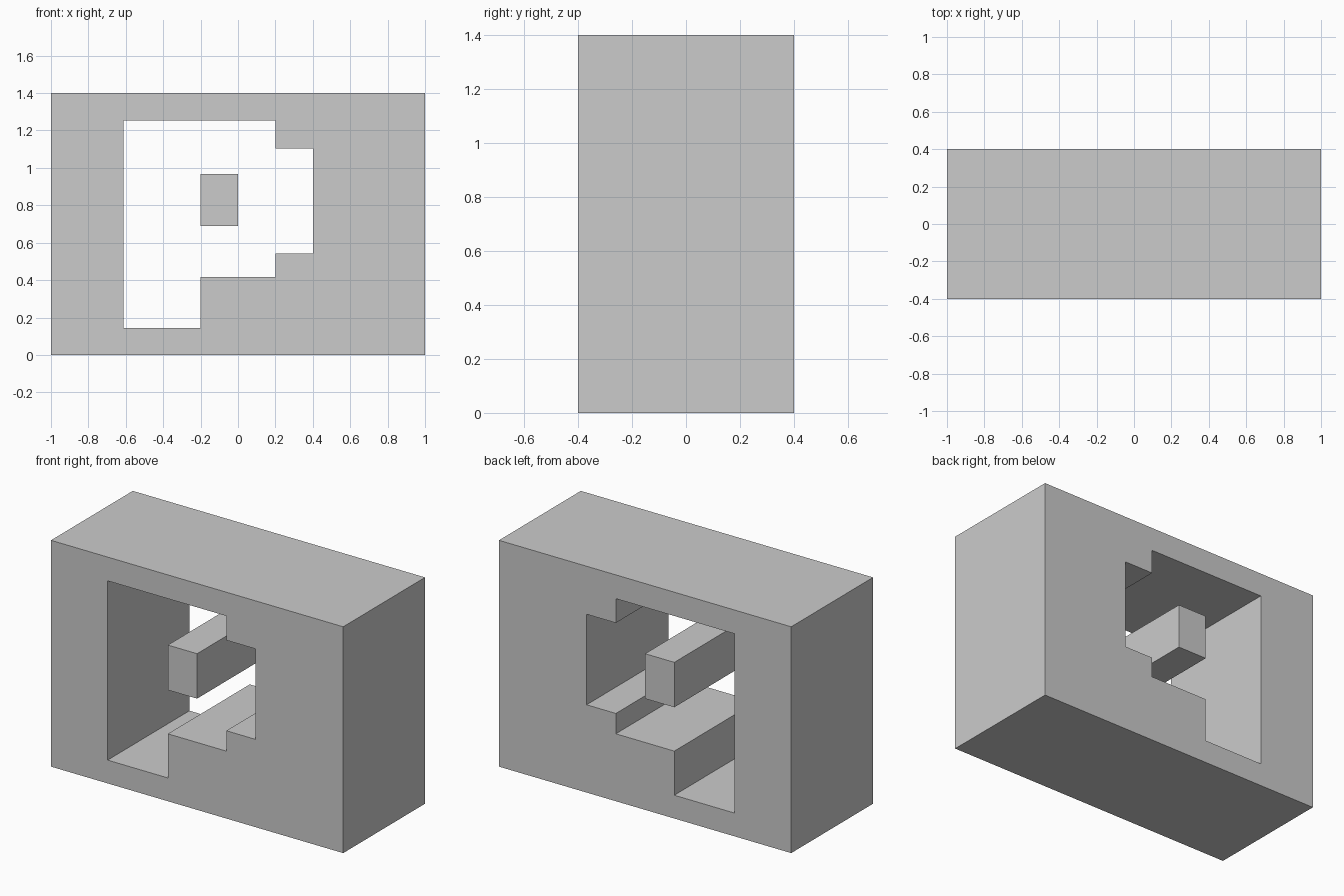
import bpy
import bmesh

if "Cube" in bpy.data.objects:
    bpy.data.objects.remove(bpy.data.objects["Cube"])


def prism(name, profile, depth):
    """Extrude an (x, z) outline along y, centred on y = 0."""
    bm = bmesh.new()
    face = bm.faces.new([bm.verts.new((x, -depth / 2, z)) for x, z in profile])
    ext = bmesh.ops.extrude_face_region(bm, geom=[face])
    verts = [g for g in ext["geom"] if isinstance(g, bmesh.types.BMVert)]
    bmesh.ops.translate(bm, verts=verts, vec=(0, depth, 0))
    bmesh.ops.recalc_face_normals(bm, faces=bm.faces)
    mesh = bpy.data.meshes.new(name)
    bm.to_mesh(mesh)
    bm.free()
    obj = bpy.data.objects.new(name, mesh)
    bpy.context.collection.objects.link(obj)
    return obj


def rect(x0, x1, z0, z1):
    return [(x0, z0), (x1, z0), (x1, z1), (x0, z1)]


DEPTH = 0.8

# Solid block
block = prism("block", rect(-1, 1, 0, 1.4), DEPTH)

# Stepped opening cut right through the block
opening = prism("opening_cutter", [
    (-0.612, 0.144), (-0.2, 0.144), (-0.2, 0.417), (0.2, 0.417),
    (0.2, 0.543), (0.4, 0.543), (0.4, 1.103), (0.2, 1.103),
    (0.2, 1.253), (-0.612, 1.253)], DEPTH + 0.4)
opening.hide_render = True

cut = block.modifiers.new("opening", 'BOOLEAN')
cut.operation = 'DIFFERENCE'
cut.solver = 'EXACT'
cut.object = opening
bpy.context.view_layer.objects.active = block
bpy.ops.object.modifier_apply(modifier=cut.name)
bpy.data.objects.remove(opening)

# Free-standing bar in the middle of the opening
prism("centre_bar", rect(-0.2, 0, 0.688, 0.966), DEPTH)
